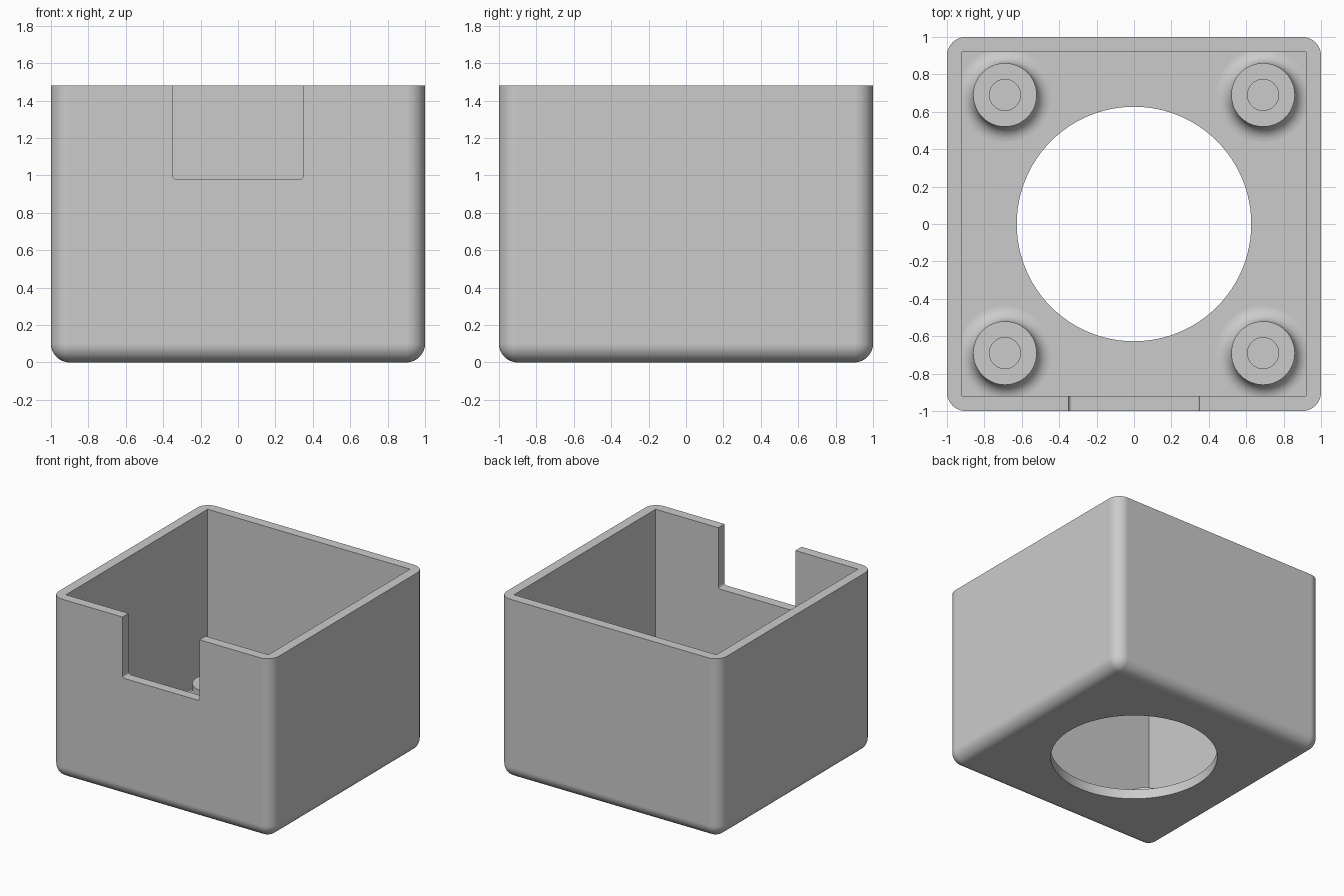
import bpy
import bmesh
import math

cube = bpy.data.objects.get("Cube")
if cube:
    bpy.data.objects.remove(cube, do_unlink=True)

HALF, HEIGHT, WALL, ROUND = 1.0, 1.48, 0.08, 0.1
FLOOR = 0.08
INNER = HALF - WALL

grey = bpy.data.materials.new("light grey plastic")
grey.use_nodes = True
colour = (0.6, 0.6, 0.6, 1)
grey.diffuse_color = colour
grey.node_tree.nodes["Principled BSDF"].inputs["Base Color"].default_value = colour


def add_object(name, bm):
    bmesh.ops.recalc_face_normals(bm, faces=bm.faces[:])
    mesh = bpy.data.meshes.new(name)
    bm.to_mesh(mesh)
    bm.free()
    mesh.materials.append(grey)
    obj = bpy.data.objects.new(name, mesh)
    bpy.context.collection.objects.link(obj)
    return obj


def box(low, high):
    """Box between two corners."""
    bm = bmesh.new()
    bmesh.ops.create_cube(bm, size=1)
    for v in bm.verts:
        v.co = [a + (c + 0.5) * (b - a) for a, b, c in zip(low, high, v.co)]
    return bm


def bevel(bm, rule, radius, segments):
    edges = [e for e in bm.edges if rule(*[v.co for v in e.verts])]
    bmesh.ops.bevel(bm, geom=edges, offset=radius, offset_type='OFFSET',
                    segments=segments, profile=0.5, affect='EDGES')


def activate(obj):
    bpy.ops.object.select_all(action='DESELECT')
    obj.select_set(True)
    bpy.context.view_layer.objects.active = obj


def smooth(obj):
    activate(obj)
    bpy.ops.object.shade_smooth_by_angle(angle=math.radians(30))
    mod = obj.modifiers.new("even shading", 'WEIGHTED_NORMAL')
    mod.keep_sharp = True


def cut(obj, cutter):
    mod = obj.modifiers.new("cut", 'BOOLEAN')
    mod.operation = 'DIFFERENCE'
    mod.solver = 'EXACT'
    mod.object = cutter
    activate(obj)
    bpy.ops.object.modifier_apply(modifier=mod.name)
    bpy.data.objects.remove(cutter, do_unlink=True)


# Outer shell: every edge rounded except the top rim
bm = box((-HALF, -HALF, 0), (HALF, HALF, HEIGHT))
bevel(bm, lambda a, b: min(a.z, b.z) < 0.01, ROUND, 10)
body = add_object("box_body", bm)

# Square cavity
cut(body, add_object("cavity_cutter",
                     box((-INNER, -INNER, FLOOR), (INNER, INNER, HEIGHT + 0.5))))

# Large round opening in the floor
bm = bmesh.new()
bmesh.ops.create_cone(bm, cap_ends=True, segments=96, radius1=0.627,
                      radius2=0.627, depth=0.6)
cut(body, add_object("opening_cutter", bm))

# Notch in the front wall, with lightly rounded lower corners
bm = box((-0.35, -HALF - 0.2, 0.98), (0.35, -INNER + 0.2, HEIGHT + 0.3))
bevel(bm, lambda a, b: abs(a.y - b.y) > 0.1 and a.z < HEIGHT, 0.02, 4)
cut(body, add_object("notch_cutter", bm))
smooth(body)


def standoff(name, x, y):
    """Hollow screw post with a filleted foot, spun from its half section."""
    radius, bore, top, fillet, buried = 0.17, 0.083, 0.2, 0.08, FLOOR - 0.02
    section = [(bore, buried), (bore, top), (radius, top)]
    for i in range(9):
        a = math.pi / 2 * i / 8
        section.append((radius + fillet * (1 - math.cos(a)),
                        FLOOR + fillet * (1 - math.sin(a))))
    section.append((radius + fillet, buried))
    bm = bmesh.new()
    verts = [bm.verts.new((r, 0, z)) for r, z in section]
    edges = [bm.edges.new((verts[i - 1], verts[i])) for i in range(len(verts))]
    bmesh.ops.spin(bm, geom=verts + edges, cent=(0, 0, 0), axis=(0, 0, 1),
                   angle=math.tau, steps=48)
    bmesh.ops.remove_doubles(bm, verts=bm.verts[:], dist=0.0005)
    obj = add_object(name, bm)
    obj.location = (x, y, 0)
    smooth(obj)


# Four screw posts, one in each corner
for side, sx in (("left", 1), ("right", -1)):
    for end, sy in (("front", -1), ("back", 1)):
        standoff(f"{end}_{side}_screw_post", 0.69 * sx, 0.69 * sy)
